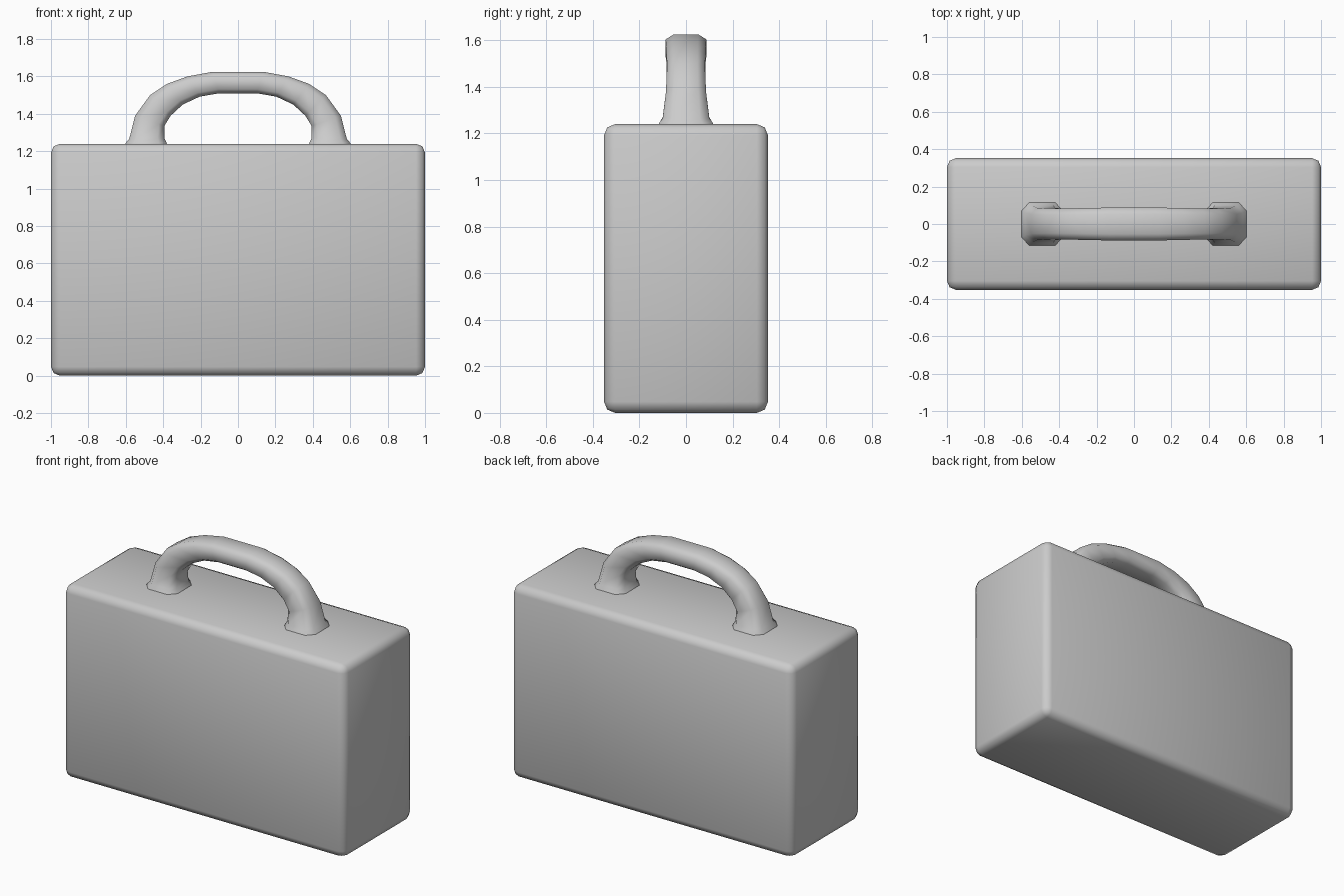
import bpy, bmesh
from mathutils import Vector

if "Cube" in bpy.data.objects:
    bpy.data.objects.remove(bpy.data.objects["Cube"])


def finish(bm, name):
    bmesh.ops.recalc_face_normals(bm, faces=bm.faces)
    mesh = bpy.data.meshes.new(name)
    bm.to_mesh(mesh)
    bm.free()
    obj = bpy.data.objects.new(name, mesh)
    bpy.context.collection.objects.link(obj)
    for p in mesh.polygons:
        p.use_smooth = True
    return obj


# Case body: box with rounded edges
bm = bmesh.new()
bmesh.ops.create_cube(bm, size=1)
for v in bm.verts:
    v.co = Vector((v.co.x * 2.0, v.co.y * 0.704, (v.co.z + 0.5) * 1.24))
bmesh.ops.bevel(bm, geom=bm.edges[:], offset=0.048, segments=2,
                profile=0.5, affect='EDGES')
finish(bm, "case_body")

# Handle stations from foot to crown: outer x, z, inner x, z, half width
half = [
    (0.605, 1.225, 0.375, 1.225, 0.120),
    (0.600, 1.245, 0.382, 1.245, 0.115),
    (0.582, 1.265, 0.394, 1.270, 0.100),
    (0.550, 1.390, 0.394, 1.335, 0.086),
    (0.470, 1.500, 0.360, 1.390, 0.082),
    (0.380, 1.560, 0.295, 1.450, 0.083),
    (0.270, 1.600, 0.205, 1.492, 0.085),
    (0.135, 1.625, 0.100, 1.510, 0.088),
]
stations = half + [(-a, b, -c, d, w) for a, b, c, d, w in reversed(half)]

# Eight-sided section: (across thickness, across width)
section = [(1, 0.6), (0.62, 1), (-0.62, 1), (-1, 0.6),
           (-1, -0.6), (-0.62, -1), (0.62, -1), (1, -0.6)]

bm = bmesh.new()
rings = []
for ox, oz, ix, iz, w in stations:
    outer, inner = Vector((ox, 0, oz)), Vector((ix, 0, iz))
    mid, arm = (outer + inner) / 2, (outer - inner) / 2
    rings.append([bm.verts.new(mid + arm * t + Vector((0, w * s, 0)))
                  for t, s in section])
for r0, r1 in zip(rings, rings[1:]):
    for i in range(8):
        j = (i + 1) % 8
        bm.faces.new((r0[i], r0[j], r1[j], r1[i]))
bm.faces.new(rings[0])
bm.faces.new(rings[-1])
finish(bm, "carry_handle")
